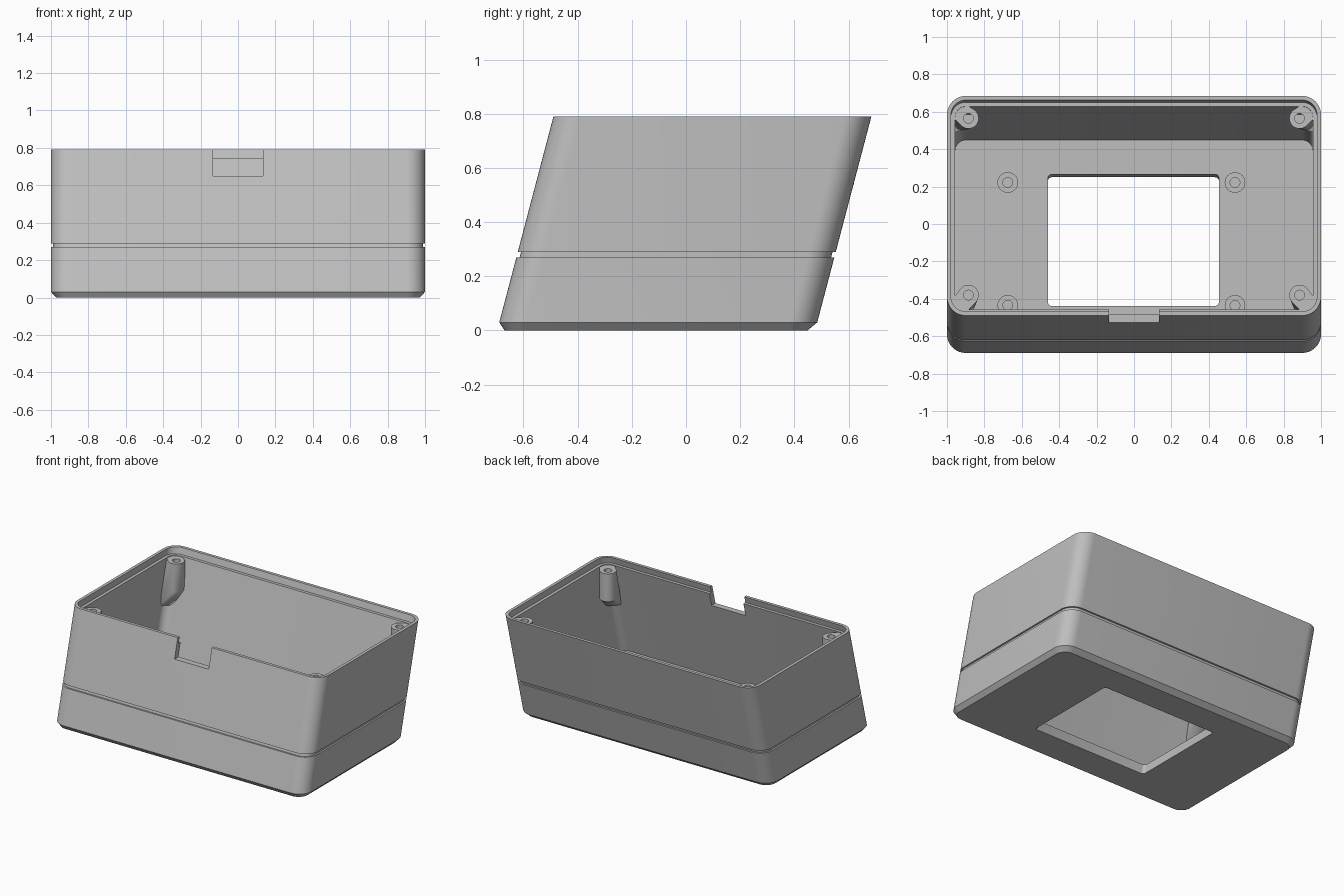
import bpy, bmesh, math
from mathutils import Vector

if "Cube" in bpy.data.objects:
    bpy.data.objects.remove(bpy.data.objects["Cube"], do_unlink=True)

HEIGHT, HALF_X, HALF_Y, LEAN = 0.79, 1.0, 0.587, 0.263
FLOOR, LEDGE, WALL = 0.06, 0.745, 0.044

grey = bpy.data.materials.new("shell_grey")
grey.use_nodes = True
colour = (0.52, 0.52, 0.52, 1)
grey.diffuse_color = colour
grey.node_tree.nodes["Principled BSDF"].inputs["Base Color"].default_value = colour


def mid_y(z):
    """Centre line of the leaning box."""
    return 0.0975 + (z - HEIGHT) * LEAN


def rounded(z, hx, hy, r, cx=0, cy=0, steps=10):
    pts = []
    for corner, (sx, sy) in enumerate([(1, 1), (-1, 1), (-1, -1), (1, -1)]):
        for i in range(steps + 1):
            a = (corner + i / steps) * math.pi / 2
            pts.append((cx + sx * (hx - r) + r * math.cos(a),
                        cy + sy * (hy - r) + r * math.sin(a), z))
    return pts


def circle(x, y, z, r, n=32):
    return [(x + r * math.cos(2 * math.pi * i / n),
             y + r * math.sin(2 * math.pi * i / n), z) for i in range(n)]


def finish(name, bm):
    bmesh.ops.recalc_face_normals(bm, faces=bm.faces[:])
    mesh = bpy.data.meshes.new(name)
    bm.to_mesh(mesh)
    bm.free()
    mesh.materials.append(grey)
    obj = bpy.data.objects.new(name, mesh)
    bpy.context.collection.objects.link(obj)
    return obj


def loft(name, rings):
    """Skin a stack of equal rings and cap both ends."""
    bm = bmesh.new()
    loops = [[bm.verts.new(p) for p in ring] for ring in rings]
    n = len(loops[0])
    for a, b in zip(loops, loops[1:]):
        for i in range(n):
            j = (i + 1) % n
            bm.faces.new((a[i], a[j], b[j], b[i]))
    bm.faces.new(loops[0])
    bm.faces.new(loops[-1])
    return finish(name, bm)


def select(obj):
    bpy.ops.object.select_all(action='DESELECT')
    obj.select_set(True)
    bpy.context.view_layer.objects.active = obj


def cut(obj, cutter):
    select(obj)
    mod = obj.modifiers.new("cut", 'BOOLEAN')
    mod.operation, mod.solver, mod.object = 'DIFFERENCE', 'EXACT', cutter
    bpy.ops.object.modifier_apply(modifier=mod.name)
    bpy.data.objects.remove(cutter, do_unlink=True)


def smooth(obj):
    select(obj)
    bpy.ops.object.shade_smooth_by_angle(angle=math.radians(30))


# Shell: outside with chamfer and groove, then rim, ledge and inside
profile = [(0, 0.028), (0.03, 0), (0.27, 0), (0.27, 0.012), (0.29, 0.012), (0.29, 0),
           (HEIGHT, 0), (HEIGHT, 0.022), (LEDGE, 0.022), (LEDGE, WALL), (FLOOR, WALL)]
shell = loft("shell", [rounded(z, HALF_X - d, HALF_Y - d, 0.1 - d, 0, mid_y(z))
                       for z, d in profile])

# Window through the floor, leaning with the walls
cut(shell, loft("window_cutter", [rounded(z, 0.457, 0.352, 0.02, -0.003, -0.102 + z * LEAN, 4)
                                  for z in (-0.05, 0.15)]))
# Cable notch in the front rim
cut(shell, loft("notch_cutter", [rounded(z, 0.135, 0.12, 0.003, 0, -0.5, 2)
                                 for z in (0.65, 0.9)]))
smooth(shell)

# Lid screw posts, tapering down into the corners
for end, sy, y in (("back", 1, 0.565), ("front", -1, -0.38)):
    for side, sx in (("left", 1), ("right", -1)):
        x, top, low, tip = sx * 0.885, LEDGE - 0.005, 0.54, 0.42
        bm = bmesh.new()
        pts = circle(x, y, top, 0.055) + circle(x, y, low, 0.055)
        for z in (top, low, tip):
            wall_y = mid_y(z) + sy * (HALF_Y - 0.03)
            pts += [(sx * 0.97, wall_y - sy * 0.07, z), (sx * 0.9, wall_y, z),
                    (sx * 0.95, wall_y - sy * 0.025, z)]
        for p in pts:
            bm.verts.new(p)
        hull = bmesh.ops.convex_hull(bm, input=bm.verts[:])
        spare = {v for v in hull["geom_interior"] if isinstance(v, bmesh.types.BMVert)}
        bmesh.ops.delete(bm, geom=list(spare), context='VERTS')
        bmesh.ops.dissolve_limit(bm, angle_limit=0.01, verts=bm.verts[:], edges=bm.edges[:])
        post = finish(f"{end}_{side}_post", bm)
        cut(post, loft("hole_cutter", [circle(x, y, z, 0.026, 24) for z in (0.58, 0.9)]))
        smooth(post)

# Board standoffs on the floor
for end, y in (("back", 0.222), ("front", -0.435)):
    for side, x in (("left", 0.54), ("right", -0.675)):
        top = FLOOR + 0.05
        standoff = loft(f"{end}_{side}_standoff",
                        [circle(x, y, z, r) for z, r in ((FLOOR - 0.01, 0.055), (top, 0.055),
                                                         (top, 0.026), (FLOOR + 0.005, 0.026))])
        smooth(standoff)
